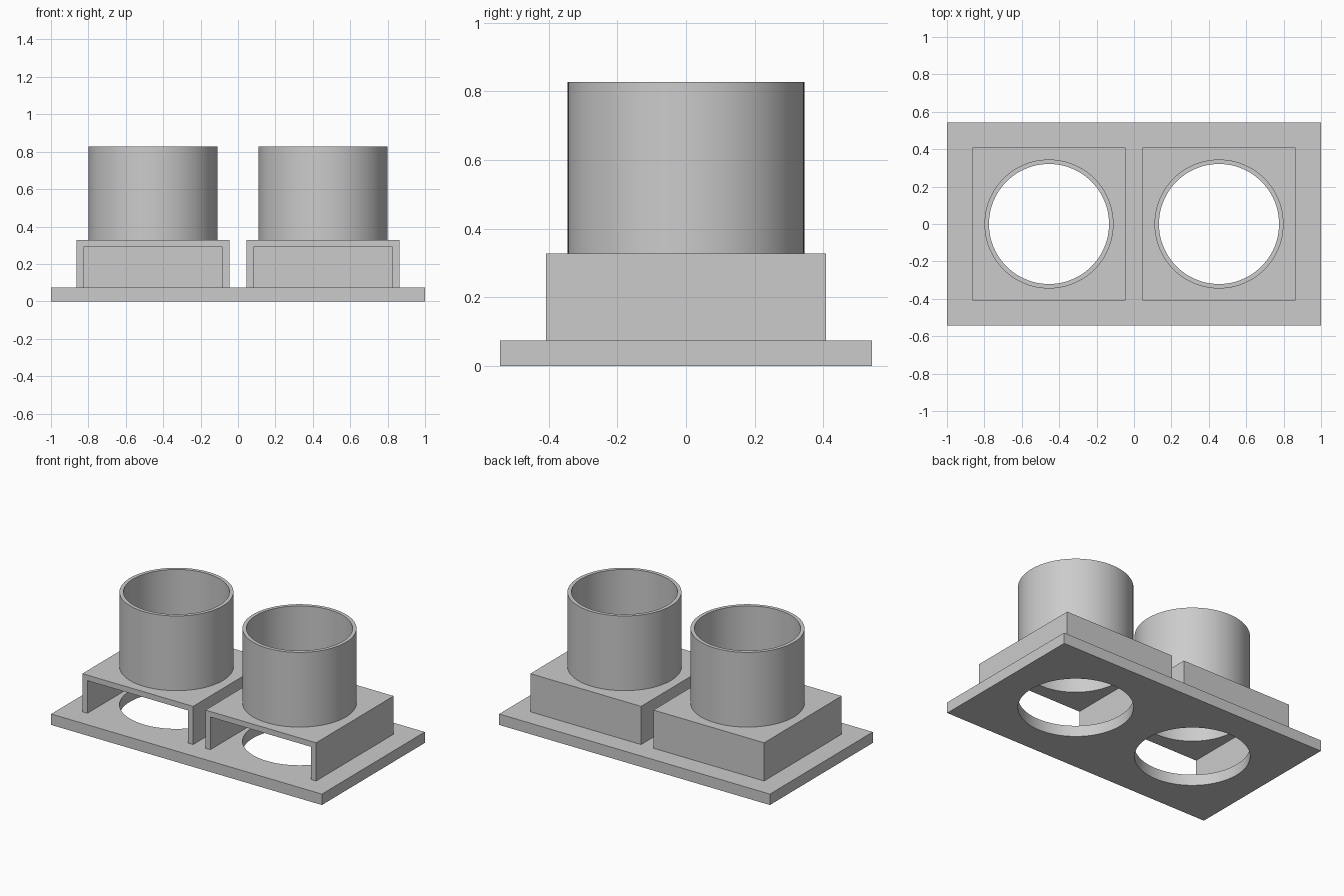
import bpy, bmesh, math
from mathutils import Matrix

if "Cube" in bpy.data.objects:
    bpy.data.objects.remove(bpy.data.objects["Cube"], do_unlink=True)

# Main dimensions
LENGTH, DEPTH = 2.0, 1.086
BASE_TOP, BOX_TOP, TUBE_TOP = 0.073, 0.328, 0.827
CENTRE_X, BOX_HALF, WALL = 0.4545, 0.409, 0.037
OUTER_R, INNER_R = 0.345, 0.321
SIDES = 96

grey = bpy.data.materials.new("plain_grey")
grey.use_nodes = True
COLOUR = (0.6, 0.6, 0.6, 1)
grey.diffuse_color = COLOUR
grey.node_tree.nodes["Principled BSDF"].inputs["Base Color"].default_value = COLOUR


def finish(name, bm):
    mesh = bpy.data.meshes.new(name)
    bmesh.ops.recalc_face_normals(bm, faces=bm.faces)
    bm.to_mesh(mesh)
    bm.free()
    mesh.materials.append(grey)
    obj = bpy.data.objects.new(name, mesh)
    bpy.context.collection.objects.link(obj)
    return obj


def block(name, x0, x1, y0, y1, z0, z1):
    bm = bmesh.new()
    place = Matrix.Translation(((x0 + x1) / 2, (y0 + y1) / 2, (z0 + z1) / 2))
    size = Matrix.Diagonal((x1 - x0, y1 - y0, z1 - z0, 1))
    bmesh.ops.create_cube(bm, size=1, matrix=place @ size)
    return finish(name, bm)


def cylinder(name, x, radius, z0, z1):
    bm = bmesh.new()
    bmesh.ops.create_cone(bm, cap_ends=True, segments=SIDES, radius1=radius,
                          radius2=radius, depth=z1 - z0,
                          matrix=Matrix.Translation((x, 0, (z0 + z1) / 2)))
    return finish(name, bm)


def activate(obj):
    bpy.ops.object.select_all(action='DESELECT')
    obj.select_set(True)
    bpy.context.view_layer.objects.active = obj


def cut(obj, cutter):
    cutter.hide_render = True
    activate(obj)
    mod = obj.modifiers.new("cut", 'BOOLEAN')
    mod.operation, mod.solver, mod.object = 'DIFFERENCE', 'EXACT', cutter
    bpy.ops.object.modifier_apply(modifier=mod.name)
    bpy.data.objects.remove(cutter, do_unlink=True)


def smooth(obj):
    activate(obj)
    bpy.ops.object.shade_smooth_by_angle(angle=math.radians(30))


# Base plate with two round holes
base = block("base_plate", -LENGTH / 2, LENGTH / 2, -DEPTH / 2, DEPTH / 2, 0, BASE_TOP)

for side, sign in (("right", -1), ("left", 1)):
    x = sign * CENTRE_X
    cut(base, cylinder("base_hole_cutter", x, OUTER_R, -0.1, BASE_TOP + 0.1))

    # Housing: open at the front and below, bored through its roof
    housing = block(side + "_housing", x - BOX_HALF, x + BOX_HALF,
                    -BOX_HALF, BOX_HALF, BASE_TOP, BOX_TOP)
    inner = BOX_HALF - WALL
    cut(housing, block("cavity_cutter", x - inner, x + inner, -1, inner,
                       -0.1, BOX_TOP - WALL))
    cut(housing, cylinder("roof_cutter", x, INNER_R, BOX_TOP - 0.1, BOX_TOP + 0.1))
    smooth(housing)

    # Open tube standing on the housing
    tube = cylinder(side + "_tube", x, OUTER_R, BOX_TOP, TUBE_TOP)
    cut(tube, cylinder("bore_cutter", x, INNER_R, BOX_TOP - 0.1, TUBE_TOP + 0.1))
    smooth(tube)

smooth(base)
